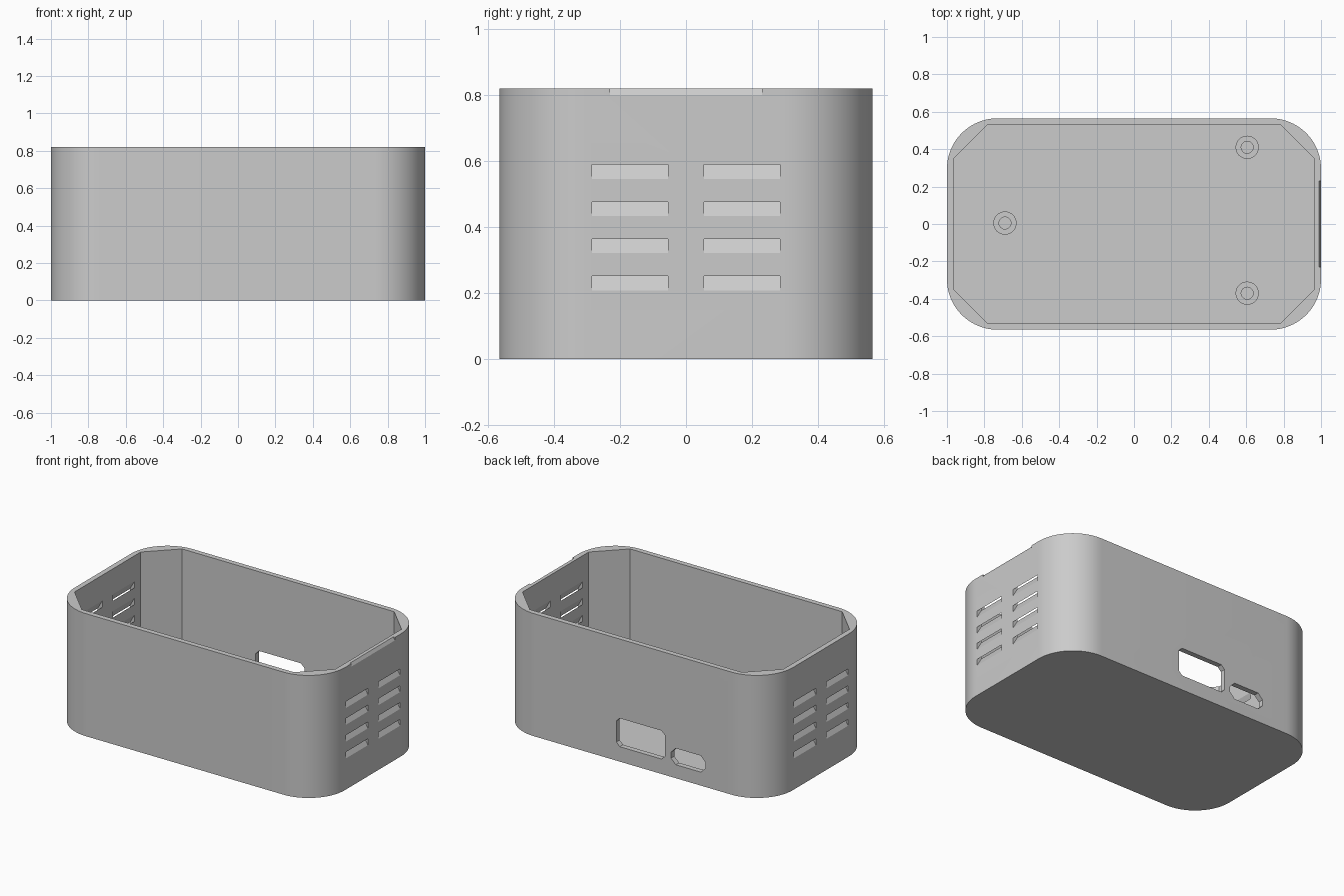
import bpy, bmesh, math
from mathutils import Vector

cube = bpy.data.objects.get("Cube")
if cube:
    bpy.data.objects.remove(cube)

H, HX, HY = 0.82, 1.0, 0.565      # overall height and half sizes
R, FLOOR = 0.27, 0.04             # corner radius, floor thickness
IX, IY, CH = 0.965, 0.53, 0.18    # cavity half sizes and corner chamfer

grey = bpy.data.materials.new("plain_grey")
grey.use_nodes = True
colour = (0.6, 0.6, 0.6, 1)
grey.diffuse_color = colour
grey.node_tree.nodes["Principled BSDF"].inputs["Base Color"].default_value = colour


def prism(bm, points, offset):
    """Closed prism from a 3D outline swept along an offset."""
    start = [bm.verts.new(p) for p in points]
    end = [bm.verts.new(Vector(p) + Vector(offset)) for p in points]
    n = len(points)
    bm.faces.new(start)
    bm.faces.new(end[::-1])
    for i in range(n):
        j = (i + 1) % n
        bm.faces.new((start[j], start[i], end[i], end[j]))


def make(name, bm):
    bmesh.ops.recalc_face_normals(bm, faces=bm.faces)
    mesh = bpy.data.meshes.new(name)
    bm.to_mesh(mesh)
    bm.free()
    mesh.materials.append(grey)
    obj = bpy.data.objects.new(name, mesh)
    bpy.context.collection.objects.link(obj)
    return obj


def activate(obj):
    bpy.ops.object.select_all(action='DESELECT')
    obj.select_set(True)
    bpy.context.view_layer.objects.active = obj


def cut(obj, cutter):
    mod = obj.modifiers.new("cut", 'BOOLEAN')
    mod.operation, mod.solver, mod.object = 'DIFFERENCE', 'EXACT', cutter
    activate(obj)
    bpy.ops.object.modifier_apply(modifier=mod.name)
    bpy.data.objects.remove(cutter)


def chamfered(x0, x1, y0, y1, c):
    """Rectangle with cut corners."""
    return [(x0 + c, y0), (x1 - c, y0), (x1, y0 + c), (x1, y1 - c),
            (x1 - c, y1), (x0 + c, y1), (x0, y1 - c), (x0, y0 + c)]


# Outer body with rounded vertical corners
outline = []
steps = 20
for q, (sx, sy) in enumerate([(1, 1), (-1, 1), (-1, -1), (1, -1)]):
    for i in range(steps + 1):
        a = math.pi / 2 * (q + i / steps)
        outline.append((sx * (HX - R) + R * math.cos(a),
                        sy * (HY - R) + R * math.sin(a), 0))
bm = bmesh.new()
prism(bm, outline, (0, 0, H))
shell = make("case_shell", bm)

# Open cavity with chamfered corners
bm = bmesh.new()
prism(bm, [(x, y, FLOOR) for x, y in chamfered(-IX, IX, -IY, IY, CH)], (0, 0, H))
cut(shell, make("cavity_cutter", bm))

bm = bmesh.new()
# Sloping vent slots in both ends, rising inwards
rise = 1.73
for side in (-1, 1):
    for row in range(4):
        z = 0.208 + 0.1125 * row
        for y0 in (-0.285, 0.055):
            section = [(x, z + (HX - x) * rise + dz) for x, dz in
                       ((1.02, 0), (0.95, 0), (0.95, 0.043), (1.02, 0.043))]
            prism(bm, [(side * x, y0, h) for x, h in section], (0, 0.23, 0))
# Bevelled lid notch on the rim
prism(bm, [(x, -0.23, z) for x, z in
           ((1.006, 0.79), (0.982, 0.83), (1.02, 0.83), (1.02, 0.79))], (0, 0.46, 0))
# Connector openings in the back
for x0, x1, z0, z1, c in ((-0.24, 0.12, 0.10, 0.29, 0.025),
                          (-0.54, -0.285, 0.09, 0.20, 0.035)):
    prism(bm, [(x, IY - 0.03, z) for x, z in chamfered(x0, x1, z0, z1, c)], (0, 0.1, 0))
cut(shell, make("opening_cutter", bm))
activate(shell)
bpy.ops.object.shade_smooth_by_angle(angle=math.radians(20))


# Hollow screw posts on the floor
def circle(r, x, y, z, n=32):
    return [(x + r * math.cos(2 * math.pi * i / n),
             y + r * math.sin(2 * math.pi * i / n), z) for i in range(n)]


for name, x, y in (("back", 0.605, 0.41), ("front", 0.605, -0.37), ("end", -0.69, 0.005)):
    bm = bmesh.new()
    prism(bm, circle(0.062, x, y, FLOOR - 0.01), (0, 0, 0.1))
    post = make(name + "_screw_post", bm)
    bm = bmesh.new()
    prism(bm, circle(0.032, x, y, FLOOR), (0, 0, 0.2))
    cut(post, make("post_hole_cutter", bm))
    activate(post)
    bpy.ops.object.shade_smooth_by_angle(angle=math.radians(30))
